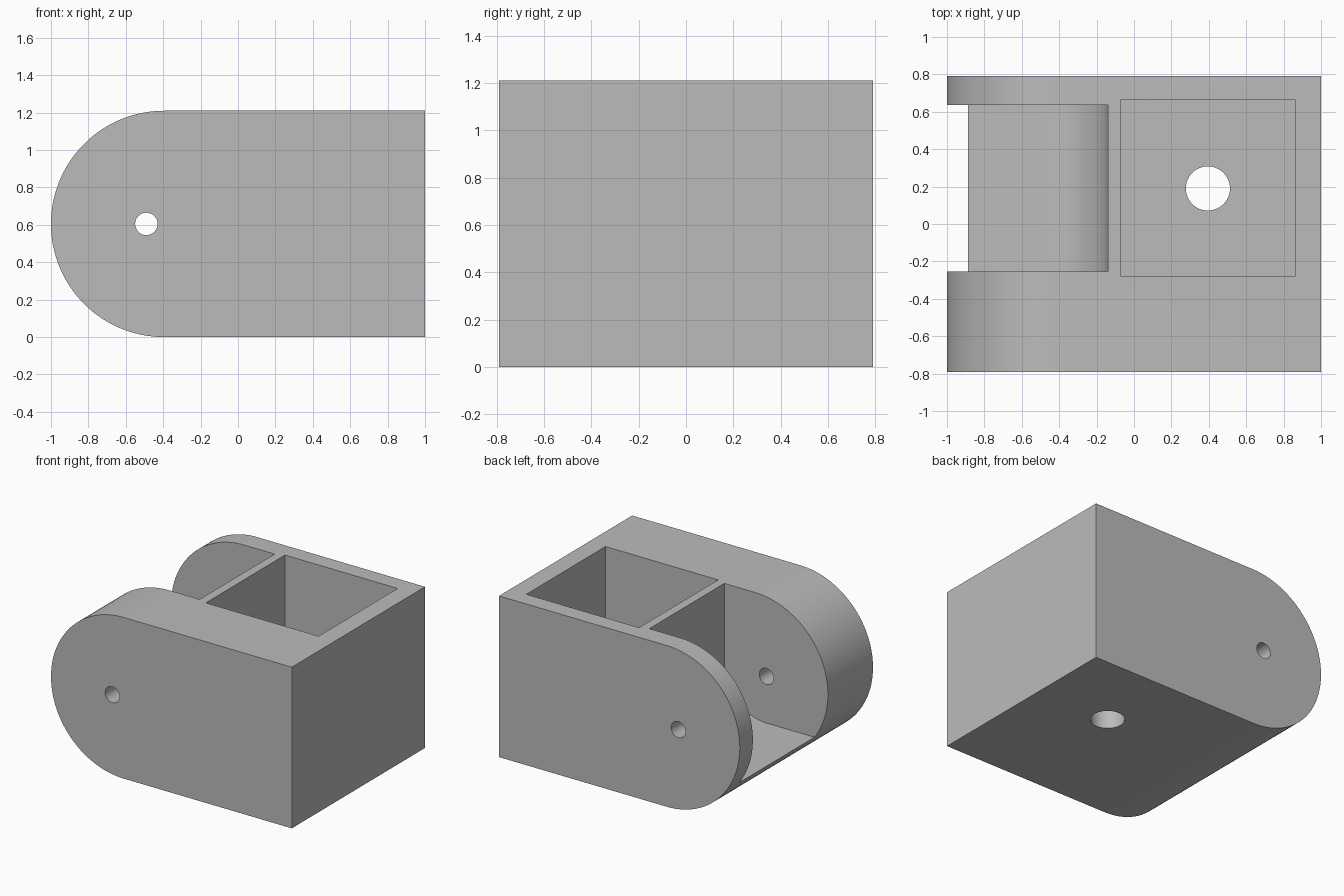
import bpy, bmesh, math

if "Cube" in bpy.data.objects:
    bpy.data.objects.remove(bpy.data.objects["Cube"])

grey = bpy.data.materials.new("plain grey")
grey.diffuse_color = (0.5, 0.5, 0.5, 1)
grey.use_nodes = True
grey.node_tree.nodes["Principled BSDF"].inputs["Base Color"].default_value = grey.diffuse_color

HEIGHT = 1.21
MID = HEIGHT / 2


def arc(cx, cz, r, a0, a1, n):
    """Points along an arc, angles in degrees."""
    return [(cx + r * math.cos(math.radians(a0 + (a1 - a0) * i / n)),
             cz + r * math.sin(math.radians(a0 + (a1 - a0) * i / n))) for i in range(n + 1)]


def prism(name, points, start, end, axis="Y"):
    """Extrude a closed 2D profile along Y (points are x,z) or Z (points are x,y)."""
    bm = bmesh.new()
    place = (lambda p, t: (p[0], t, p[1])) if axis == "Y" else (lambda p, t: (p[0], p[1], t))
    face = bm.faces.new([bm.verts.new(place(p, start)) for p in points])
    new = bmesh.ops.extrude_face_region(bm, geom=[face])["geom"]
    shift = (0, end - start, 0) if axis == "Y" else (0, 0, end - start)
    bmesh.ops.translate(bm, vec=shift, verts=[v for v in new if isinstance(v, bmesh.types.BMVert)])
    bmesh.ops.recalc_face_normals(bm, faces=bm.faces[:])
    mesh = bpy.data.meshes.new(name)
    bm.to_mesh(mesh)
    bm.free()
    mesh.materials.append(grey)
    ob = bpy.data.objects.new(name, mesh)
    bpy.context.collection.objects.link(ob)
    return ob


# Block with one fully rounded end
body = prism("bracket_body",
             [(1, 0), (1, HEIGHT)] + arc(-1 + MID, MID, MID, 90, 270, 64), -0.79, 0.79)

# Wheel slot with a rounded inner corner, open at the top and the round end
slot = prism("slot_cutter",
             [(-1.3, MID - 0.35)] + arc(-0.49, MID, 0.35, -90, 0, 32) + [(-0.14, 1.5), (-1.3, 1.5)],
             -0.255, 0.635)

# Square pocket, its drain hole and the axle hole
pocket = prism("pocket_cutter",
               [(-0.073, -0.277), (0.863, -0.277), (0.863, 0.662), (-0.073, 0.662)], 0.16, 1.5, "Z")
floor_hole = prism("floor_hole_cutter", arc(0.395, 0.19, 0.118, 0, 360, 48)[:-1], -0.2, 0.5, "Z")
axle_hole = prism("axle_hole_cutter", arc(-0.49, MID, 0.06, 0, 360, 32)[:-1], -1, 1)

# Cut everything out of the body
bpy.context.view_layer.objects.active = body
body.select_set(True)
for cutter in (slot, pocket, floor_hole, axle_hole):
    mod = body.modifiers.new("cut", "BOOLEAN")
    mod.operation = "DIFFERENCE"
    mod.solver = "EXACT"
    mod.object = cutter
    bpy.ops.object.modifier_apply(modifier=mod.name)
    bpy.data.objects.remove(cutter)

bpy.ops.object.shade_smooth_by_angle(angle=math.radians(30))
